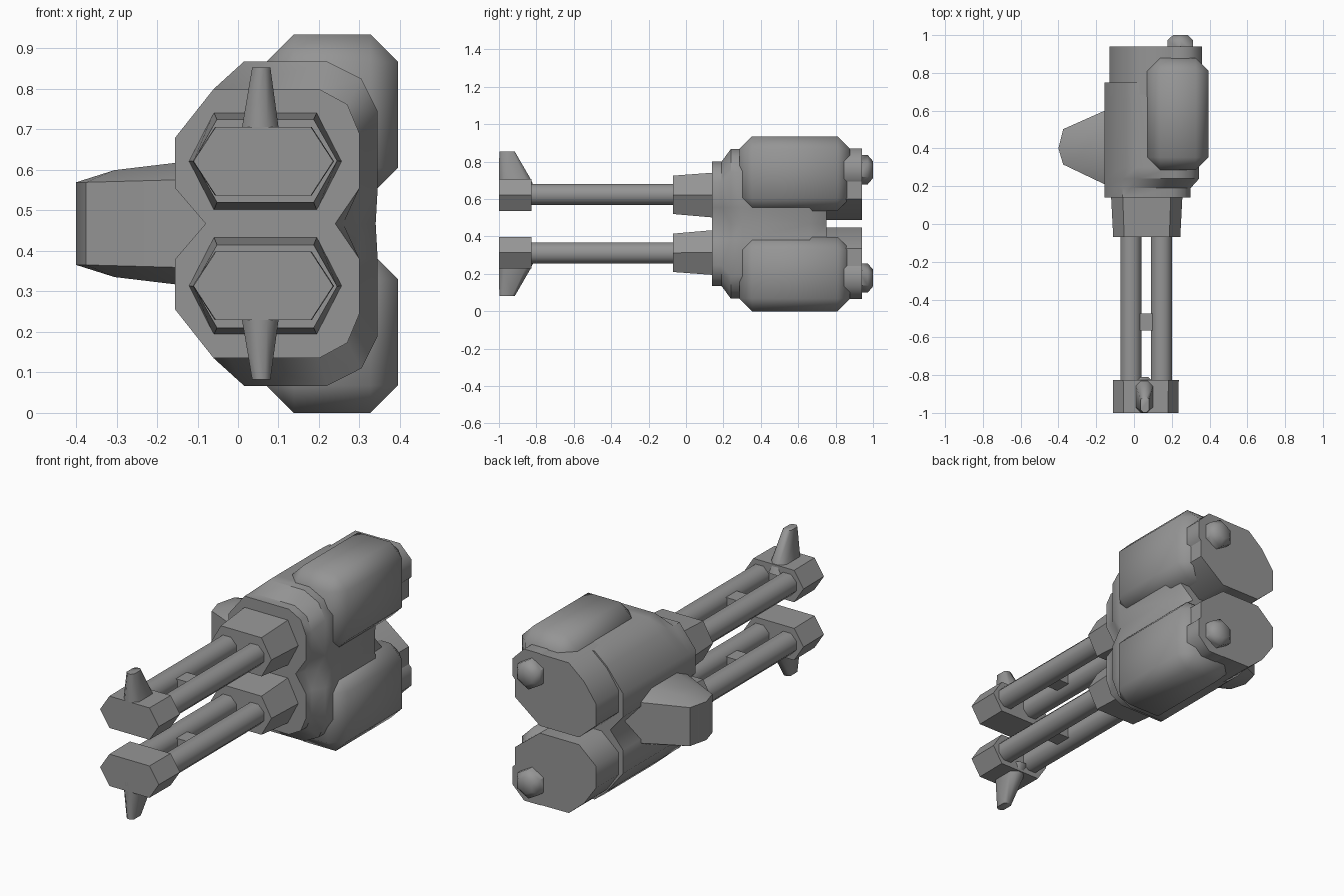
import bpy, bmesh, math
from mathutils import Vector

cube = bpy.data.objects.get("Cube")
if cube:
    bpy.data.objects.remove(cube)

MID = 0.4675   # height of the plane between the upper and lower gun

metal = bpy.data.materials.new("grey_metal")
metal.use_nodes = True
metal.diffuse_color = (0.3, 0.3, 0.3, 1)
metal.node_tree.nodes["Principled BSDF"].inputs["Base Color"].default_value = (0.3, 0.3, 0.3, 1)


def finish(name, bm, angle=50, mirror=True):
    """Turn a bmesh into a shaded object, mirrored to the lower gun if wanted."""
    bmesh.ops.recalc_face_normals(bm, faces=bm.faces)
    bmesh.ops.translate(bm, verts=bm.verts, vec=(0, 0, -MID))
    mesh = bpy.data.meshes.new(name)
    bm.to_mesh(mesh)
    bm.free()
    mesh.materials.append(metal)
    obj = bpy.data.objects.new(name, mesh)
    obj.location.z = MID
    bpy.context.collection.objects.link(obj)
    bpy.ops.object.select_all(action='DESELECT')
    obj.select_set(True)
    bpy.context.view_layer.objects.active = obj
    bpy.ops.object.shade_smooth_by_angle(angle=math.radians(angle))
    if mirror:
        mod = obj.modifiers.new("lower_gun", 'MIRROR')
        mod.use_axis = (False, False, True)
        mod.use_clip = True
    return obj


def loft(name, rings, closed=True, angle=50):
    """Skin a row of matching rings and cap both ends."""
    bm = bmesh.new()
    rows = [[bm.verts.new(p) for p in ring] for ring in rings]
    n = len(rows[0])
    for a, b in zip(rows, rows[1:]):
        for i in range(n if closed else n - 1):
            j = (i + 1) % n
            bm.faces.new((a[i], a[j], b[j], b[i]))
    bm.faces.new(rows[0])
    bm.faces.new(rows[-1])
    return finish(name, bm, angle)


def box(name, lo, hi, bevel=0.0):
    bm = bmesh.new()
    bmesh.ops.create_cube(bm, size=1)
    for v in bm.verts:
        v.co = Vector([(l + h) / 2 + c * (h - l) for l, h, c in zip(lo, hi, v.co)])
    if bevel:
        bmesh.ops.bevel(bm, geom=bm.edges[:], offset=bevel, segments=1, affect='EDGES')
    return finish(name, bm)


def disc(x, z, y, r, sides, turn=0.0):
    """Ring of points around the y axis."""
    step = 2 * math.pi / sides
    return [(x + r * math.cos(step * (i + turn)), y, z + r * math.sin(step * (i + turn)))
            for i in range(sides)]


def long_hex(y, x0, x1, z0, z1, cut):
    """Wide six-sided ring with points at its left and right."""
    zm = (z0 + z1) / 2
    return [(x0, y, zm), (x0 + cut, y, z1), (x1 - cut, y, z1),
            (x1, y, zm), (x1 - cut, y, z0), (x0 + cut, y, z0)]


def cut_rect(z, x0, x1, y0, y1, c):
    """Horizontal rectangle ring with clipped corners."""
    return [(x0 + c, y0, z), (x1 - c, y0, z), (x1, y0 + c, z), (x1, y1 - c, z),
            (x1 - c, y1, z), (x0 + c, y1, z), (x0, y1 - c, z), (x0, y0 + c, z)]


# Barrels, muzzle, front sight, spacer and breech
for side, x in (("right", -0.016), ("left", 0.146)):
    loft(side + "_barrel", [disc(x, 0.624, y, 0.06, 8, 0.5) for y in (-0.85, 0.0)])
loft("muzzle", [long_hex(-1.0, -0.11, 0.235, 0.537, 0.706, 0.055),
                long_hex(-0.825, -0.112, 0.237, 0.537, 0.706, 0.055)])
loft("front_sight", [cut_rect(0.66, 0.005, 0.105, -1.0, -0.81, 0.03),
                     cut_rect(0.706, 0.01, 0.1, -1.0, -0.83, 0.028),
                     cut_rect(0.853, 0.035, 0.08, -0.998, -0.915, 0.014)], angle=60)
box("barrel_spacer", (0.02, -0.565, 0.595), (0.11, -0.475, 0.655))
loft("breech", [long_hex(-0.07, -0.11, 0.245, 0.52, 0.725, 0.058),
                long_hex(0.16, -0.122, 0.257, 0.5, 0.742, 0.062)])


# Housing: open at the middle plane, where the two halves meet
def housing_ring(y, grow, waist):
    small = [(-0.08, MID), (-0.155, 0.555), (-0.155, 0.68), (-0.06, 0.80), (-0.02, 0.80),
             (0.20, 0.80), (0.27, 0.762), (0.30, 0.69), (0.30, 0.555)]
    large = [(-0.08, MID), (-0.155, 0.555), (-0.155, 0.68), (-0.06, 0.80), (0.015, 0.868),
             (0.22, 0.868), (0.305, 0.825), (0.345, 0.745), (0.345, 0.555)]
    ring = [(a + (c - a) * grow, y, b + (d - b) * grow)
            for (a, b), (c, d) in zip(small, large)]
    return ring + [(waist, y, MID)]


loft("housing", [housing_ring(0.14, 0, 0.24), housing_ring(0.19, 0, 0.26),
                 housing_ring(0.24, 1, 0.30), housing_ring(0.30, 1, 0.34),
                 housing_ring(0.66, 1, 0.34), housing_ring(0.75, 0.9, 0.24)], closed=False)

# Rear housing, split from its twin by a gap
rear = [(-0.03, 0.487), (-0.13, 0.575), (-0.13, 0.69), (-0.06, 0.79), (0.03, 0.866),
        (0.27, 0.868), (0.345, 0.81), (0.345, 0.60), (0.20, 0.487)]
loft("rear_housing", [[(x, y, z) for x, z in rear] for y in (0.65, 0.94)])

# Round collar and knob at the back
loft("rear_collar", [disc(0.245, 0.755, y, 0.124, 8, 0.5) for y in (0.76, 0.94)])
loft("rear_knob", [disc(0.245, 0.757, 0.92, 0.078, 6, 0.5), disc(0.245, 0.757, 0.972, 0.078, 6, 0.5),
                   disc(0.245, 0.757, 1.0, 0.045, 6, 0.5)])

# Chamfered ammunition pod on the outer side
box("ammo_pod", (0.07, 0.285, 0.537), (0.395, 0.878, 0.935), 0.068)

# Mounting lug on the inner side, spanning both guns
bm = bmesh.new()
section = [  # x, y, half height
    (-0.05, 0.17, 0.11), (-0.05, 0.64, 0.11), (-0.05, 0.29, 0.155), (-0.05, 0.53, 0.155),
    (-0.155, 0.21, 0.108), (-0.155, 0.60, 0.108), (-0.155, 0.30, 0.15), (-0.155, 0.51, 0.15),
    (-0.305, 0.35, 0.132), (-0.305, 0.46, 0.132),
    (-0.375, 0.315, 0.102), (-0.375, 0.502, 0.102), (-0.40, 0.40, 0.102)]
for x, y, h in section:
    for s in (-1, 1):
        bm.verts.new((x, y, MID + s * h))
bmesh.ops.convex_hull(bm, input=bm.verts[:])
finish("mounting_lug", bm, angle=40, mirror=False)
